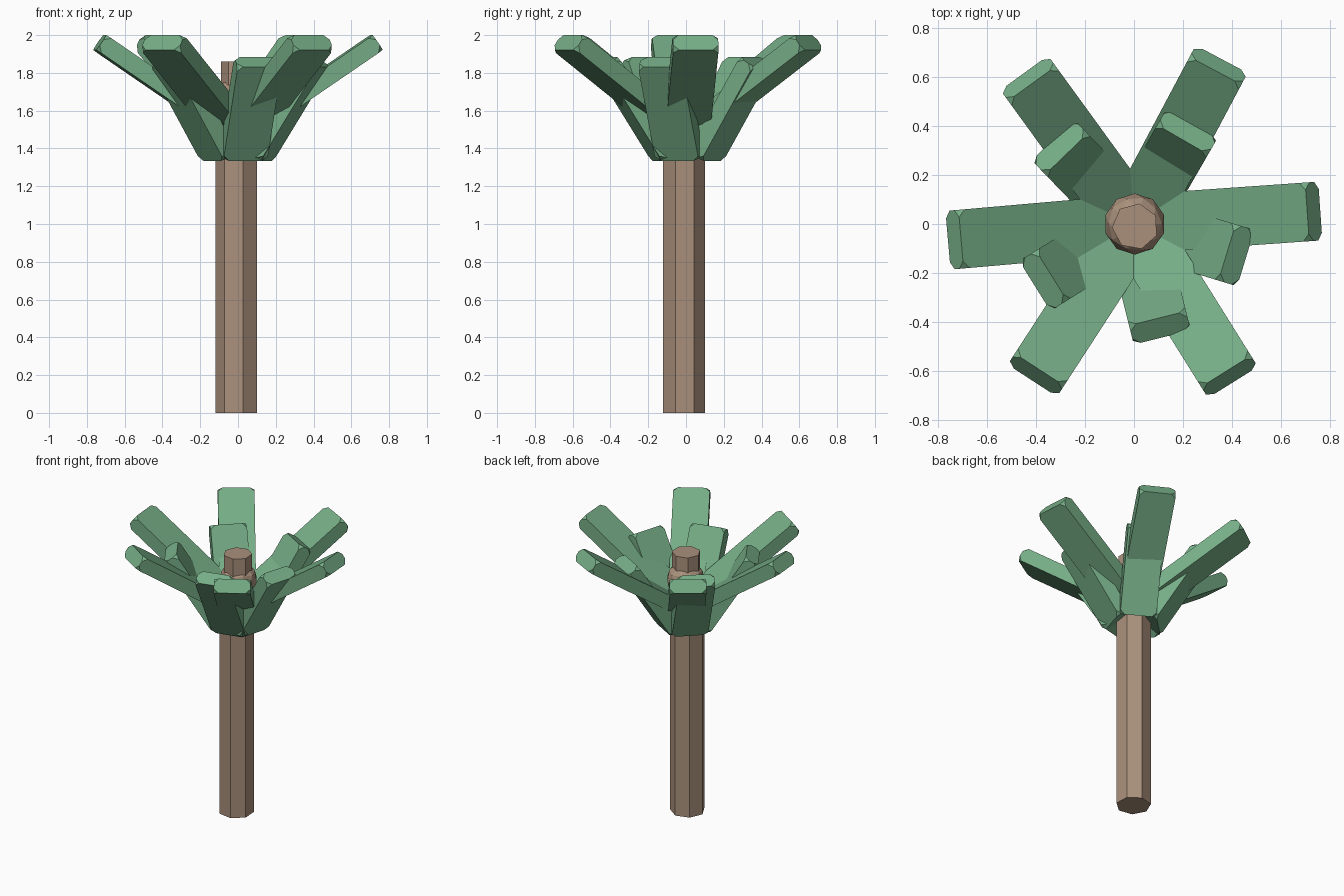
import bpy, bmesh
from math import radians, atan2, hypot
from mathutils import Matrix, Vector

if "Cube" in bpy.data.objects:
    bpy.data.objects.remove(bpy.data.objects["Cube"])


def material(name, color):
    m = bpy.data.materials.new(name)
    m.diffuse_color = (*color, 1)
    m.use_nodes = True
    m.node_tree.nodes["Principled BSDF"].inputs["Base Color"].default_value = m.diffuse_color
    return m


bark = material("bark", (0.40, 0.28, 0.20))
leaf = material("leaf_green", (0.18, 0.42, 0.24))


def finish(bm, name, mat):
    bmesh.ops.recalc_face_normals(bm, faces=bm.faces)
    me = bpy.data.meshes.new(name)
    bm.to_mesh(me)
    bm.free()
    me.materials.append(mat)
    ob = bpy.data.objects.new(name, me)
    bpy.context.collection.objects.link(ob)


def prism(name, x, y, z0, z1, r, turn):
    bm = bmesh.new()
    bmesh.ops.create_cone(
        bm, cap_ends=True, segments=7, radius1=r, radius2=r, depth=z1 - z0,
        matrix=Matrix.Translation((x, y, (z0 + z1) / 2))
        @ Matrix.Rotation(radians(turn), 4, 'Z'))
    # rotate so that the first vertex sits exactly at the wanted angle
    v = bm.verts[:][0].co
    fix = radians(turn) - atan2(v.y - y, v.x - x)
    bmesh.ops.rotate(bm, verts=bm.verts, cent=(x, y, 0),
                     matrix=Matrix.Rotation(fix, 3, 'Z'))
    finish(bm, name, bark)


def frond(name, angle, start, end, width=0.24, thick=0.095):
    """Slanted slab with clipped corners; start and end are (radius, height)."""
    dr, dz = end[0] - start[0], end[1] - start[1]
    bm = bmesh.new()
    bmesh.ops.create_cube(bm, size=1)
    bmesh.ops.scale(bm, verts=bm.verts, vec=(hypot(dr, dz), width, thick))
    bmesh.ops.bevel(bm, geom=bm.verts[:], offset=0.03, segments=1,
                    affect='VERTICES')
    mid = Vector(((start[0] + end[0]) / 2, 0, (start[1] + end[1]) / 2))
    bm.transform(Matrix.Rotation(radians(angle), 4, 'Z')
                 @ Matrix.Translation(mid)
                 @ Matrix.Rotation(-atan2(dz, dr), 4, 'Y'))
    finish(bm, name, leaf)


# Trunk and the thinner stub on top
prism("trunk", -0.005, -0.012, 0, 1.55, 0.115, 80)
prism("trunk_tip", 0.005, -0.01, 1.5, 1.86, 0.095, 80)

# Faceted crown knot around the stub
bm = bmesh.new()
bmesh.ops.create_icosphere(bm, subdivisions=2, radius=0.125,
                           matrix=Matrix.Translation((0.003, 0, 1.67)))
finish(bm, "crown_knot", bark)

# Six wide outer fronds
for i, a in enumerate((4, 62, 126, 185, 237, 302)):
    frond(f"outer_frond_{i + 1}", a, (0.06, 1.50), (0.735, 1.961))

# Five steeper, shorter fronds rising through them
for i, a in enumerate((-17, 60, 134, 212, 284)):
    frond(f"inner_frond_{i + 1}", a, (0.12, 1.36), (0.437, 1.858))
